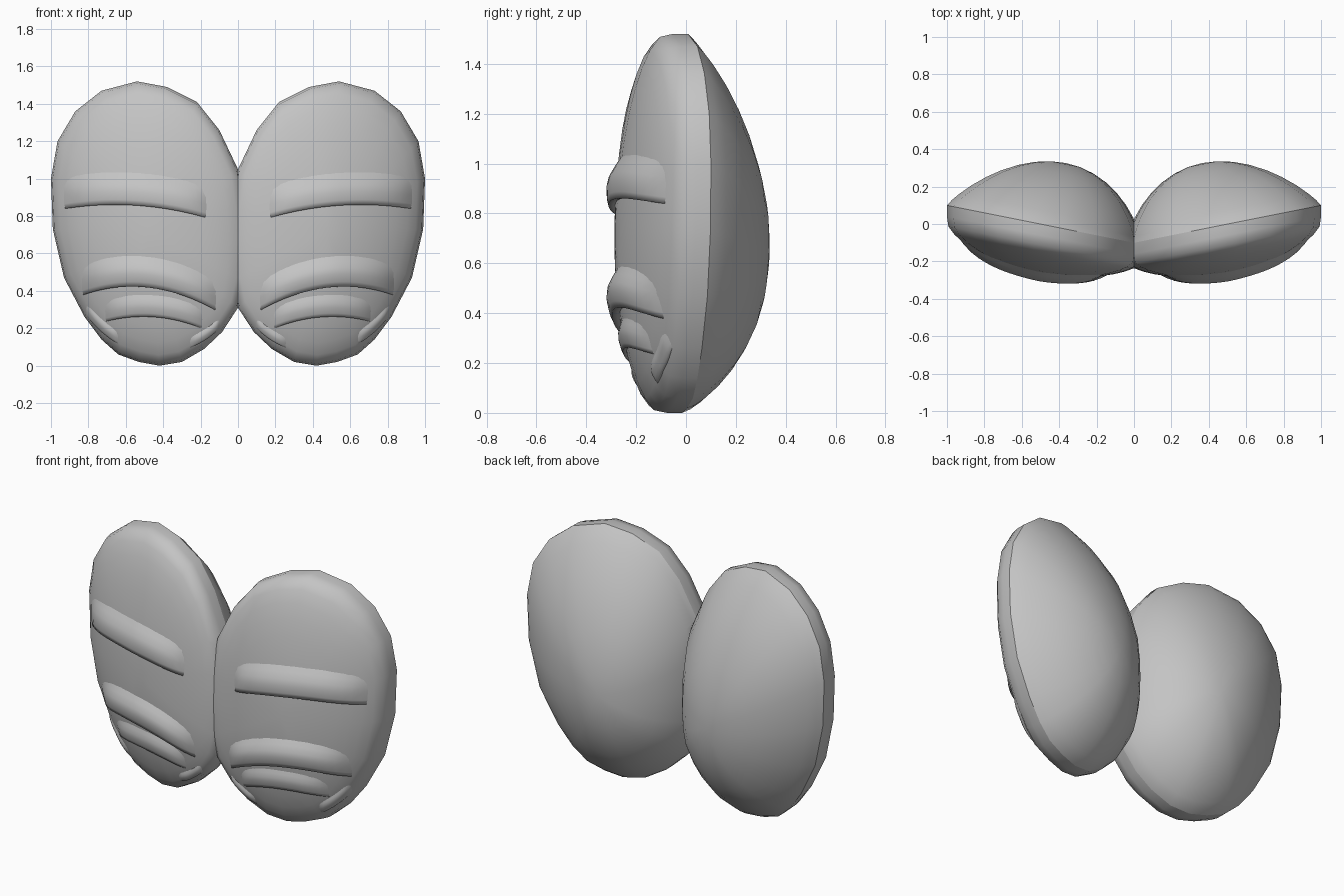
import bpy, bmesh, math

if "Cube" in bpy.data.objects:
    bpy.data.objects.remove(bpy.data.objects["Cube"])

grey = bpy.data.materials.new("plain_grey")
grey.diffuse_color = (0.55, 0.55, 0.55, 1)
grey.use_nodes = True
grey.node_tree.nodes["Principled BSDF"].inputs["Base Color"].default_value = grey.diffuse_color

# Outline of one lobe in x and z, counter-clockwise; it runs past x = 0 and is trimmed there
OUTLINE = [(1, 1.0), (.965, 1.2), (.87, 1.36), (.73, 1.47), (.54, 1.52), (.38, 1.49),
           (.22, 1.41), (.1, 1.26), (0, 1.05), (-.03, .85), (-.04, .65), (-.03, .45), (0, .31),
           (.085, .18), (.18, .09), (.3, .02), (.42, 0), (.53, .02), (.64, .06), (.73, .14),
           (.82, .26), (.93, .47), (.99, .73)]
CX, CZ = .48, .72


def rim_y(x):
    return -.1 + .2 * x


def radius_fraction(x, z):
    """Distance from the lobe centre as a fraction of the outline."""
    dx, dz = x - CX, z - CZ
    for (ax, az), (bx, bz) in zip(OUTLINE, OUTLINE[1:] + OUTLINE[:1]):
        ax, az, bx, bz = ax - CX, az - CZ, bx - CX, bz - CZ
        det = ax * bz - az * bx
        s = (dx * bz - dz * bx) / det
        t = (ax * dz - az * dx) / det
        if s >= -1e-6 and t >= -1e-6:
            return s + t
    return 1


def front_y(x, z, r):
    bulge = .145 + .08 * max(0, min(x, .5))
    return rim_y(x) - .09 - bulge * max(0, 1 - r * r) ** .6


def finish(name, bm, limit=50):
    """Shade smoothly with sharp creases, then mirror to the other lobe."""
    for f in bm.faces:
        f.smooth = True
    for e in bm.edges:
        if len(e.link_faces) == 2 and e.calc_face_angle(0) > math.radians(limit):
            e.smooth = False
    mesh = bpy.data.meshes.new(name)
    bm.to_mesh(mesh)
    bm.free()
    mesh.materials.append(grey)
    ob = bpy.data.objects.new(name, mesh)
    bpy.context.collection.objects.link(ob)
    mod = ob.modifiers.new("mirror", 'MIRROR')
    mod.use_mirror_merge = False


# Lobe shell: rings from the back pole, over the rim, to the front pole
def build_lobe():
    bm = bmesh.new()

    def back_point(x, z, r):
        b = .33 * max(0, 1 - r * r) ** .83
        return (x - .35 * b, rim_y(x) + b, z - .25 * b)

    def ring(r, side):
        out = []
        for ox, oz in OUTLINE:
            x, z = CX + (ox - CX) * r, CZ + (oz - CZ) * r
            if side == "back":
                co = back_point(x, z, r)
            elif side == "wall":
                co = (x, rim_y(x) - .06, z)
            else:
                co = (x, front_y(x, z, r), z)
            out.append(bm.verts.new(co))
        return out

    steps = [.15, .3, .45, .6, .72, .83, .92, .97]
    rings = [ring(r, "back") for r in steps]
    rim = ring(1, "back")
    rings += [rim, ring(1, "wall"), ring(.985, "front")]
    rings += [ring(r, "front") for r in reversed(steps[:-1])]
    n = len(OUTLINE)
    for a, b in zip(rings, rings[1:]):
        for i in range(n):
            j = (i + 1) % n
            bm.faces.new((a[i], a[j], b[j], b[i]))
    back_pole = bm.verts.new(back_point(CX, CZ, 0))
    front_pole = bm.verts.new((CX, front_y(CX, CZ, 0), CZ))
    for pole, loop in ((back_pole, rings[0]), (front_pole, rings[-1])):
        for i in range(n):
            bm.faces.new((pole, loop[i], loop[(i + 1) % n]))
    bmesh.ops.recalc_face_normals(bm, faces=bm.faces)
    # crease around the rim
    for i in range(n):
        bm.edges.get((rim[i], rim[(i + 1) % n])).smooth = False
    # trim where the two lobes meet
    bmesh.ops.bisect_plane(bm, geom=bm.verts[:] + bm.edges[:] + bm.faces[:], dist=1e-5,
                           plane_co=(0, 0, 0), plane_no=(1, 0, 0), clear_inner=True)
    finish("lobe_shell", bm, limit=55)


# Ridge: overhanging lower lip that fades upward into the shell
PROFILE = [(.04, -.6), (0, .2), (0, .7), (.15, .9), (.4, 1), (.6, .85), (.8, .4), (1, -.1)]


def build_ridge(name, start, mid, end, rise, height, segments=20):
    bm = bmesh.new()
    rows = []
    for i in range(segments + 1):
        u = i / segments
        w = (2 * (u - .5) * (u - 1), 4 * u * (1 - u), 2 * u * (u - .5))
        x = sum(k * p[0] for k, p in zip(w, (start, mid, end)))
        z0 = sum(k * p[1] for k, p in zip(w, (start, mid, end)))
        taper = 1 - abs(2 * u - 1) ** 5
        row = []
        for t, h in PROFILE:
            z = z0 + t * rise
            lift = h * height * taper - .01 * (1 - taper)
            y = front_y(x, z, radius_fraction(x, z)) - lift
            row.append(bm.verts.new((x, y, z)))
        rows.append(row)
    for a, b in zip(rows, rows[1:]):
        for k in range(len(PROFILE) - 1):
            bm.faces.new((a[k], b[k], b[k + 1], a[k + 1]))
    finish(name, bm)


build_lobe()
build_ridge("upper_ridge", (.15, .785), (.55, .857), (.95, .835), .18, .04)
build_ridge("middle_ridge", (.1, .285), (.48, .418), (.85, .37), .17, .045)
build_ridge("lower_ridge", (.17, .19), (.45, .26), (.73, .23), .12, .022)
build_ridge("outer_toe_fold", (.63, .11), (.73, .18), (.82, .28), .07, .014, 10)
build_ridge("inner_toe_fold", (.09, .21), (.17, .14), (.27, .09), .06, .012, 10)
